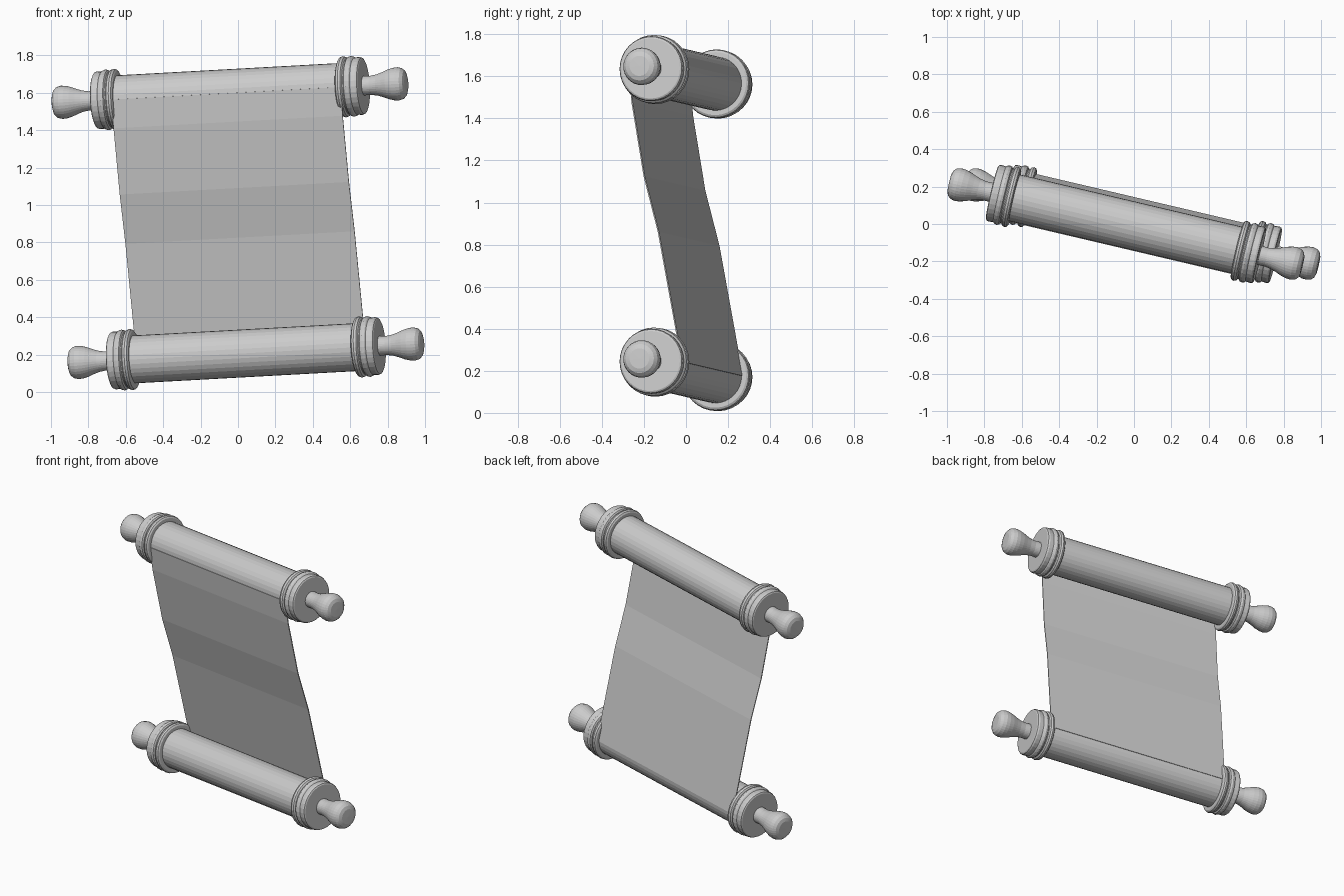
import bpy, bmesh, math
from mathutils import Matrix, Vector

if "Cube" in bpy.data.objects:
    bpy.data.objects.remove(bpy.data.objects["Cube"])

# Local frame of the tilted scroll: A along the rolls, U from bottom to top, N towards the front
A = Vector((1, -0.235, 0.055)).normalized()
BOTTOM = Vector((0.042, 0, 0.207))
TOP = Vector((-0.043, 0, 1.598))
U = TOP - BOTTOM
HEIGHT = U.length
U = (U - A * U.dot(A)).normalized()
N = A.cross(U)
N = N if N.y < 0 else -N
SEGMENTS = 32


def make_object(name, bm):
    bmesh.ops.remove_doubles(bm, verts=bm.verts, dist=1e-5)
    bmesh.ops.recalc_face_normals(bm, faces=bm.faces)
    mesh = bpy.data.meshes.new(name)
    bm.to_mesh(mesh)
    bm.free()
    obj = bpy.data.objects.new(name, mesh)
    bpy.context.collection.objects.link(obj)
    return obj


def lathe(name, centre, profile, side=1):
    """Spin (distance along roll, radius) points around the roll axis."""
    bm = bmesh.new()
    verts = [bm.verts.new(centre + A * s * side + U * r) for s, r in profile]
    edges = [bm.edges.new(pair) for pair in zip(verts, verts[1:])]
    bmesh.ops.spin(bm, geom=verts + edges, cent=centre, axis=A,
                   angle=math.tau, steps=SEGMENTS)
    return make_object(name, bm)


# Profiles
ROLL = [(-0.64, 0), (-0.64, 0.128), (0.64, 0.128), (0.64, 0)]
COLLAR = [(0.612, 0), (0.612, 0.150), (0.618, 0.160), (0.630, 0.164),
          (0.643, 0.160), (0.650, 0.150), (0.656, 0.150), (0.662, 0.159),
          (0.675, 0.163), (0.688, 0.159), (0.694, 0.153), (0.722, 0.155),
          (0.732, 0.151), (0.736, 0.143), (0.736, 0)]
HANDLE = [(0.73, 0), (0.73, 0.052), (0.775, 0.051), (0.81, 0.057),
          (0.84, 0.067), (0.87, 0.079), (0.90, 0.087), (0.925, 0.089),
          (0.948, 0.083), (0.963, 0.069), (0.970, 0.048), (0.971, 0)]

# Two rolls, each with a collar and turned handle at both ends
for level, centre in (("bottom", BOTTOM), ("top", TOP)):
    lathe(level + "_roll", centre, ROLL)
    for label, side in (("left", -1), ("right", 1)):
        lathe(f"{level}_{label}_collar", centre, COLLAR, side)
        lathe(f"{level}_{label}_handle", centre, HANDLE, side)

# Sheet running from the front of the top roll to the back of the bottom roll
SHEET = [(0.128, HEIGHT), (0.114, 1.24), (0.055, 0.885), (-0.014, 0.62),
         (-0.104, 0.13), (-0.128, 0)]
bm = bmesh.new()
rows = [[bm.verts.new(BOTTOM + A * s + N * n + U * u) for s in (-0.63, 0.63)]
        for n, u in SHEET]
for a, b in zip(rows, rows[1:]):
    bm.faces.new((a[0], a[1], b[1], b[0]))
sheet = make_object("paper_sheet", bm)
solid = sheet.modifiers.new("thickness", 'SOLIDIFY')
solid.thickness = 0.006
solid.offset = 0
